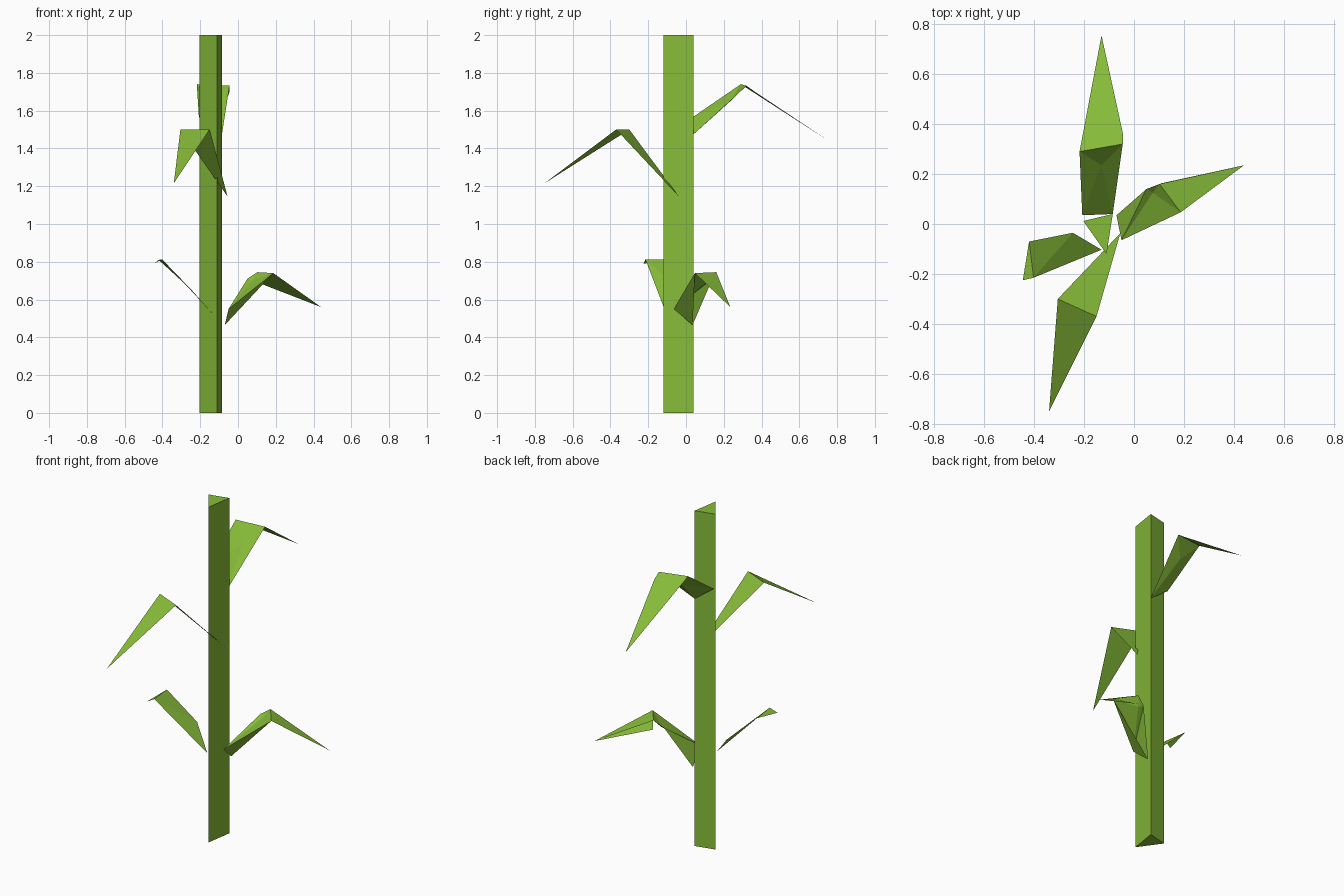
import bpy
import bmesh

green = bpy.data.materials.new("leaf_green")
green.diffuse_color = (0.24, 0.50, 0.04, 1)


def build(name, points, faces, sheet=True):
    """Flat-faced mesh; sheets get their faces turned upward."""
    bm = bmesh.new()
    v = [bm.verts.new(p) for p in points]
    for f in faces:
        bm.faces.new([v[i] for i in f])
    bm.normal_update()
    if sheet:
        for f in bm.faces:
            if f.normal.z < 0:
                f.normal_flip()
    else:
        bmesh.ops.recalc_face_normals(bm, faces=bm.faces)
    mesh = bpy.data.meshes.new(name)
    bm.to_mesh(mesh)
    bm.free()
    mesh.materials.append(green)
    obj = bpy.data.objects.new(name, mesh)
    bpy.context.collection.objects.link(obj)


# Three-sided stalk
section = [(-0.203, 0.012), (-0.085, 0.04), (-0.11, -0.12)]
build("stalk", [(x, y, z) for z in (0, 2) for x, y in section],
      [(0, 1, 2), (3, 4, 5)] + [(i, (i + 1) % 3, (i + 1) % 3 + 3, i + 3) for i in range(3)],
      sheet=False)

# Front leaf: rising blade and drooping tip
build("front_leaf",
      [(-0.055, -0.037, 1.145), (-0.305, -0.30, 1.50), (-0.15, -0.37, 1.50), (-0.34, -0.75, 1.215)],
      [(0, 2, 1), (1, 2, 3)])

# Back leaf: creased blade, small fold, drooping tip
build("back_leaf",
      [(-0.207, 0.035, 1.565), (-0.085, 0.04, 1.475),   # base
       (-0.218, 0.29, 1.74), (-0.045, 0.32, 1.732),     # bend
       (-0.045, 0.365, 1.70), (-0.13, 0.755, 1.44),     # fold, tip
       (-0.13, 0.235, 1.65)],                           # crease
      [(0, 1, 6), (0, 6, 2), (1, 3, 6), (6, 3, 2), (2, 3, 4), (2, 4, 5)])

# Right leaf: doubled blade with a fold at the bend
build("right_leaf",
      [(-0.05, -0.065, 0.55), (-0.07, 0.035, 0.465),    # base
       (0.187, 0.047, 0.74), (0.105, 0.162, 0.69),      # bend
       (0.05, 0.14, 0.71), (0.102, 0.16, 0.745),        # fold
       (0.44, 0.235, 0.56), (0.075, 0.125, 0.70)],      # tip, crease
      [(0, 1, 2), (0, 2, 7), (0, 7, 4), (0, 4, 1), (7, 2, 5), (7, 5, 4),
       (2, 3, 6), (2, 6, 5)])

# Left leaf: rising blade with a short tip
build("left_leaf",
      [(-0.13, -0.103, 0.52), (-0.245, -0.035, 0.65), (-0.42, -0.07, 0.81),
       (-0.402, -0.215, 0.813), (-0.445, -0.225, 0.79)],
      [(0, 3, 1), (1, 3, 2), (2, 3, 4)])
